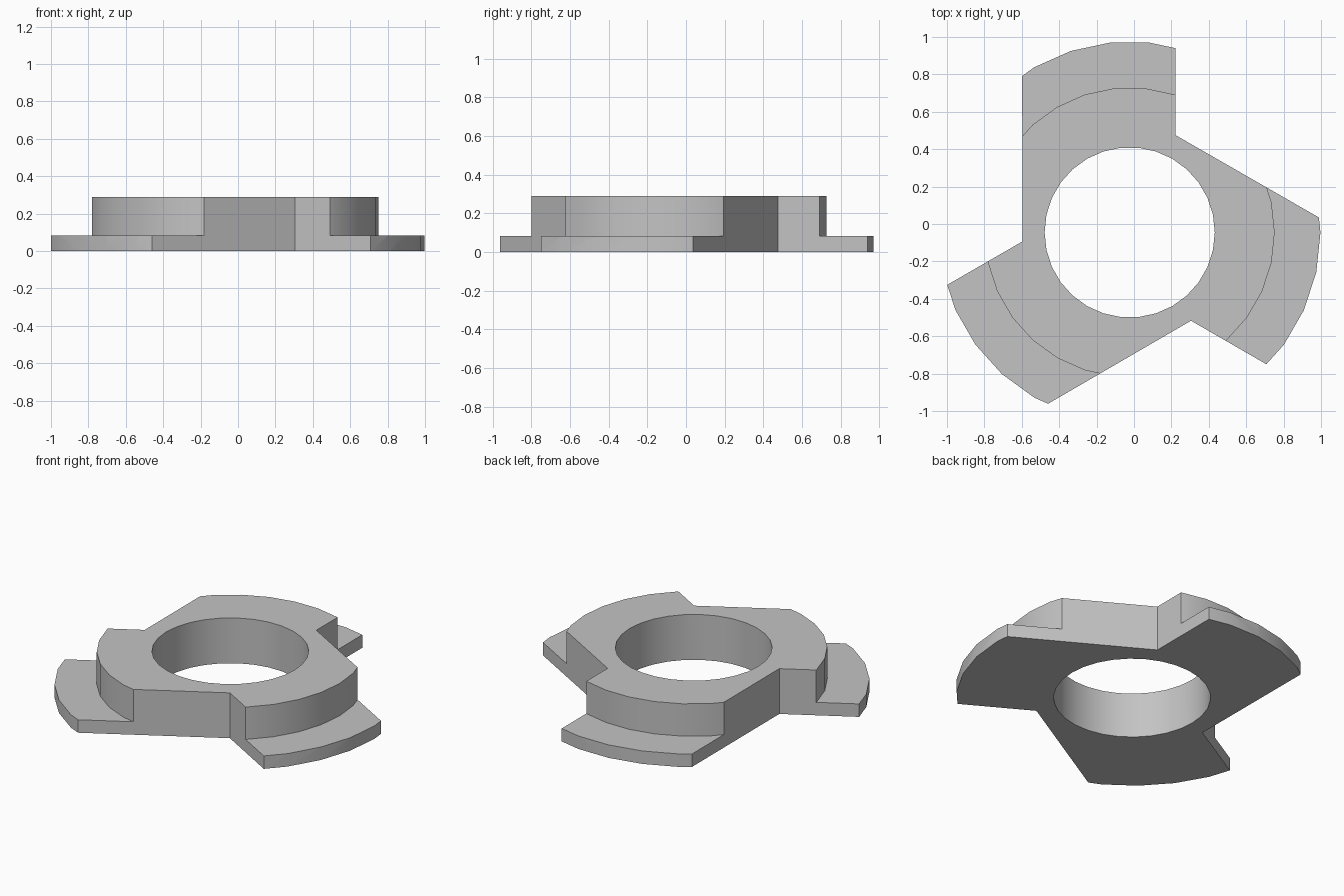
import bpy
import bmesh
from math import cos, sin, radians
from mathutils import Vector, Matrix

if "Cube" in bpy.data.objects:
    bpy.data.objects.remove(bpy.data.objects["Cube"])

CENTRE = Vector((-0.023, -0.045, 0))
HEIGHT, FLANGE = 0.29, 0.083
HOLE_R, HUB_R, OUTER_R = 0.455, 0.775, 1.02

metal = bpy.data.materials.new("plain grey")
metal.use_nodes = True
grey = (0.55, 0.55, 0.55, 1)
metal.diffuse_color = grey
metal.node_tree.nodes["Principled BSDF"].inputs["Base Color"].default_value = grey


def circle(radius, sides=30):
    step = 360 / sides
    return [Vector((radius * cos(radians(k * step)), radius * sin(radians(k * step)), 0))
            for k in range(sides)]


def prism(name, outline, bottom, top, inner=None):
    """Extrude an outline, optionally as a ring around an inner outline of equal count."""
    bm = bmesh.new()
    lift = Vector((0, 0, bottom))
    outer = [bm.verts.new(p + lift) for p in outline]
    if inner:
        ring = [bm.verts.new(p + lift) for p in inner]
        n = len(outer)
        for i in range(n):
            j = (i + 1) % n
            bm.faces.new((outer[i], outer[j], ring[j], ring[i]))
    else:
        bm.faces.new(outer)
    ext = bmesh.ops.extrude_face_region(bm, geom=bm.faces[:], use_keep_orig=True)
    moved = [g for g in ext["geom"] if isinstance(g, bmesh.types.BMVert)]
    bmesh.ops.translate(bm, verts=moved, vec=(0, 0, top - bottom))
    bmesh.ops.recalc_face_normals(bm, faces=bm.faces[:])
    mesh = bpy.data.meshes.new(name)
    bm.to_mesh(mesh)
    bm.free()
    obj = bpy.data.objects.new(name, mesh)
    obj.location = CENTRE
    mesh.materials.append(metal)
    bpy.context.collection.objects.link(obj)
    return obj


def cut(body, cutter):
    cutter.hide_render = True
    mod = body.modifiers.new("cut", 'BOOLEAN')
    mod.operation = 'DIFFERENCE'
    mod.solver = 'EXACT'
    mod.object = cutter
    bpy.context.view_layer.objects.active = body
    bpy.ops.object.modifier_apply(modifier=mod.name)
    bpy.data.objects.remove(cutter)


# Outline of one lobe, repeated three times around the centre
rim = circle(OUTER_R)
lobe = [Vector((0.245, 0.52, 0)), Vector((0.245, 0.985, 0)),
        *rim[7:11], Vector((-0.575, 0.836, 0))]
outline = []
for turn in range(3):
    spin = Matrix.Rotation(radians(120 * turn), 3, 'Z')
    outline += [spin @ p for p in lobe]

# Body with the centre hole bored and the flange steps cut down around the hub
body = prism("three_lobed_hub", outline, 0, HEIGHT)
cut(body, prism("bore_cutter", circle(HOLE_R), -0.2, 0.5))
cut(body, prism("step_cutter", circle(1.3), FLANGE, 0.5, inner=circle(HUB_R)))

# Smooth round walls, sharp corners
bpy.ops.object.select_all(action='DESELECT')
body.select_set(True)
bpy.context.view_layer.objects.active = body
bpy.ops.object.shade_smooth_by_angle(angle=radians(25))
